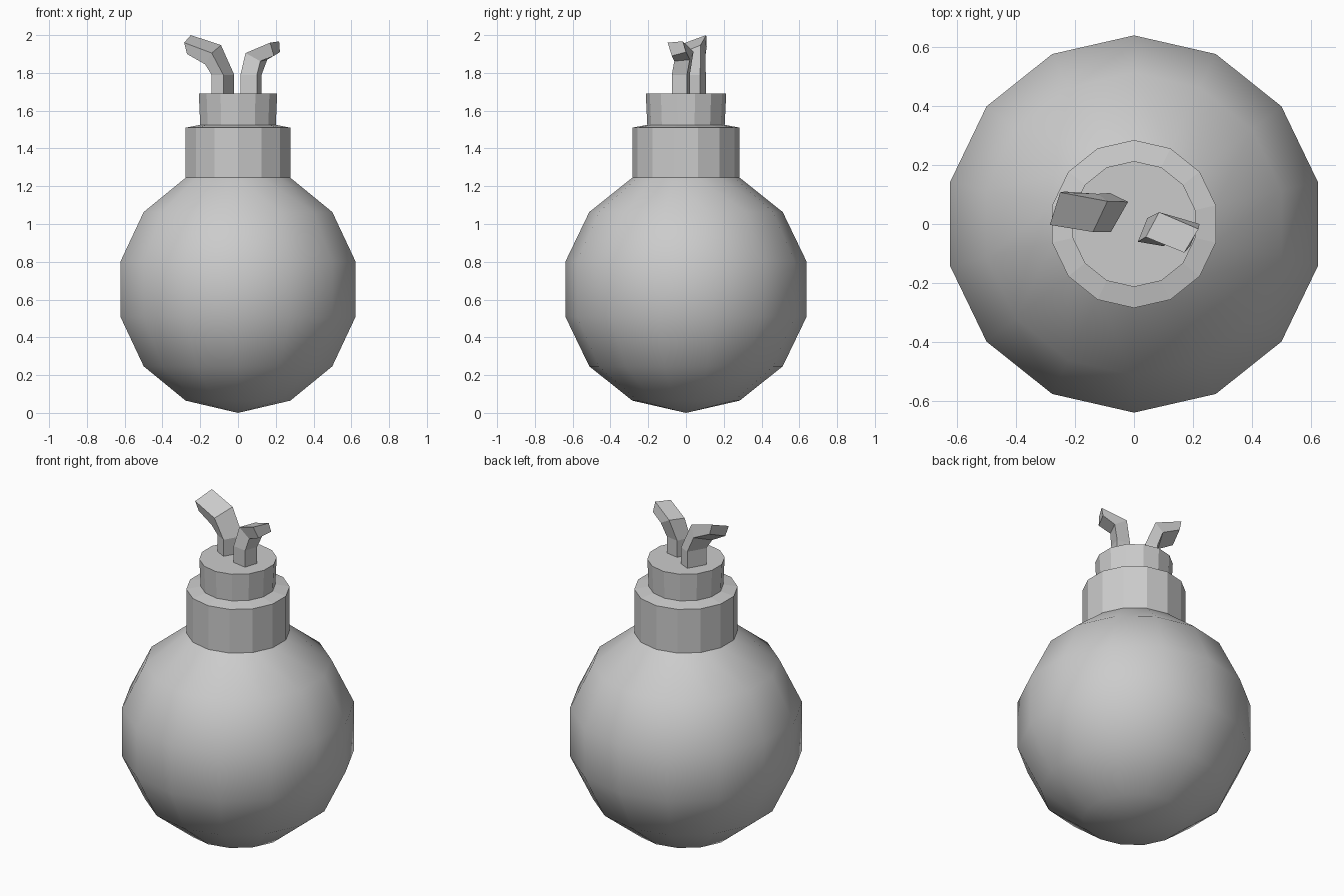
import bpy, bmesh, math

if "Cube" in bpy.data.objects:
    bpy.data.objects.remove(bpy.data.objects["Cube"])

SIDES = 14
R = 0.655


def finish(name, bm, smooth=False):
    bmesh.ops.recalc_face_normals(bm, faces=bm.faces)
    for f in bm.faces:
        f.smooth = smooth
    mesh = bpy.data.meshes.new(name)
    bm.to_mesh(mesh)
    bm.free()
    obj = bpy.data.objects.new(name, mesh)
    bpy.context.collection.objects.link(obj)
    return obj


def loft(name, rings, smooth=False, cap_start=False, cap_end=True):
    """Bridge rings of points; a ring with one point is a pole."""
    bm = bmesh.new()
    loops = [[bm.verts.new(p) for p in ring] for ring in rings]
    for a, b in zip(loops, loops[1:]):
        n = len(b)
        for i in range(n):
            j = (i + 1) % n
            if len(a) == 1:
                bm.faces.new((a[0], b[j], b[i]))
            else:
                bm.faces.new((a[i], a[j], b[j], b[i]))
    if cap_start:
        bm.faces.new(loops[0][::-1])
    if cap_end:
        bm.faces.new(loops[-1])
    return finish(name, bm, smooth)


def circle(r, z):
    step = 2 * math.pi / SIDES
    return [(r * math.sin(i * step), r * math.cos(i * step), z) for i in range(SIDES)]


# Smooth round body, open where the neck starts
step = 2 * math.pi / SIDES
body = [[(0, 0, 0)]] + [circle(R * math.sin(k * step), R - R * math.cos(k * step))
                        for k in range(1, 7)]
loft("round_body", body, smooth=True, cap_end=False)

# Faceted neck with a stepped cap
neck_r = R * math.sin(step)
neck_z = R + R * math.cos(step)
loft("neck_and_cap", [circle(r, z) for r, z in
                      [(neck_r, neck_z), (neck_r, 1.51), (0.205, 1.525), (0.213, 1.69)]])


def fuse(name, base, middle, end):
    rings = [[(x, y, z) for x, y in base] for z in (1.68, 1.79)]
    loft(name, rings + [middle, end], cap_start=True)


# Bent fuses: base outline, then the bend and tip corners
fuse("left_fuse",
     [(-0.02, 0.075), (-0.078, -0.027), (-0.14, 0.005), (-0.082, 0.105)],
     [(-0.09, 0.077, 1.947), (-0.139, -0.027, 1.905), (-0.174, -0.003, 1.845), (-0.122, 0.102, 1.885)],
     [(-0.25, 0.107, 2.0), (-0.285, -0.003, 1.96), (-0.27, 0.01, 1.90), (-0.235, 0.11, 1.94)])
fuse("right_fuse",
     [(0.013, -0.06), (0.10, -0.075), (0.125, 0.005), (0.045, 0.02)],
     [(0.04, -0.044, 1.905), (0.118, -0.062, 1.862), (0.155, 0.02, 1.87), (0.085, 0.04, 1.912)],
     [(0.17, -0.097, 1.96), (0.19, -0.075, 1.89), (0.222, 0.0, 1.91), (0.218, -0.017, 1.967)])
